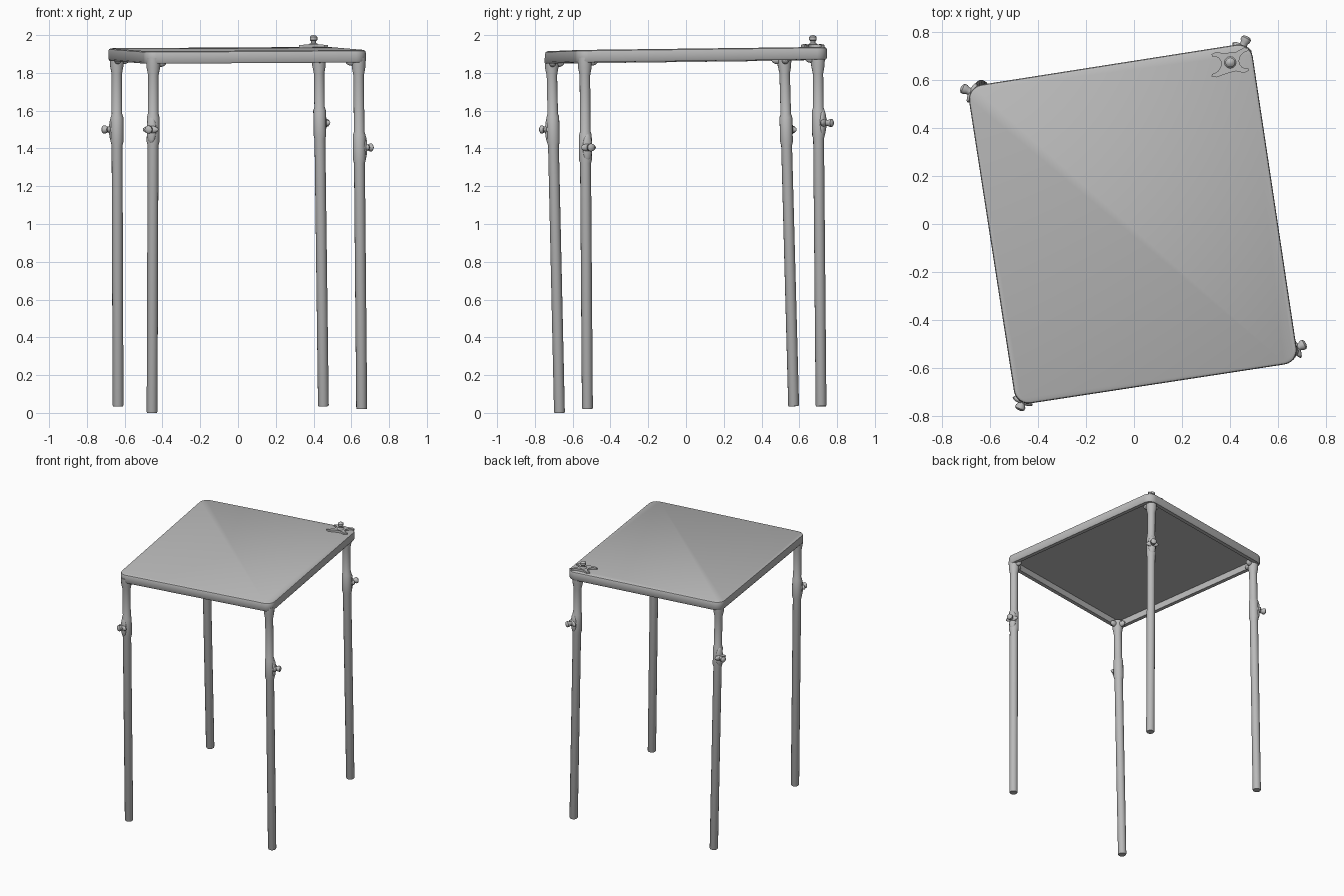
import bpy, bmesh, math
from mathutils import Vector, Matrix

if "Cube" in bpy.data.objects:
    bpy.data.objects.remove(bpy.data.objects["Cube"])

grey = bpy.data.materials.new("plain grey")
grey.diffuse_color = (0.5, 0.5, 0.5, 1)
grey.use_nodes = True
grey.node_tree.nodes["Principled BSDF"].inputs["Base Color"].default_value = grey.diffuse_color


def finish(name, bm, smooth=True):
    bmesh.ops.recalc_face_normals(bm, faces=bm.faces)
    me = bpy.data.meshes.new(name)
    bm.to_mesh(me)
    bm.free()
    me.materials.append(grey)
    for p in me.polygons:
        p.use_smooth = smooth
    ob = bpy.data.objects.new(name, me)
    bpy.context.collection.objects.link(ob)
    if smooth:
        bpy.ops.object.select_all(action='DESELECT')
        ob.select_set(True)
        bpy.context.view_layer.objects.active = ob
        bpy.ops.object.shade_smooth_by_angle(angle=math.radians(40))
    return ob


def lathe(name, a, b, profile, seg=16):
    """Round part along a-b; profile holds (fraction along, radius)."""
    a, b = Vector(a), Vector(b)
    q = (b - a).to_track_quat('Z', 'Y')
    bm = bmesh.new()
    rings = []
    for t, r in profile:
        c = a.lerp(b, t)
        rings.append([bm.verts.new(c + q @ Vector((r * math.cos(2 * math.pi * i / seg),
                      r * math.sin(2 * math.pi * i / seg), 0))) for i in range(seg)])
    for lo, hi in zip(rings, rings[1:]):
        for i in range(seg):
            j = (i + 1) % seg
            bm.faces.new((lo[i], lo[j], hi[j], hi[i]))
    bm.faces.new(rings[0])
    bm.faces.new(rings[-1])
    return finish(name, bm)


def blob(name, centre, size, quat):
    bm = bmesh.new()
    m = Matrix.Translation(centre) @ quat.to_matrix().to_4x4() @ Matrix.Diagonal((*size, 1))
    bmesh.ops.create_uvsphere(bm, u_segments=14, v_segments=8, radius=1, matrix=m)
    return finish(name, bm)


# Slightly tilted table top
def top_z(x, y):
    return 1.926 + 0.013 * y + 0.004 * x


CORNERS = [(-0.49, -0.755), (0.685, -0.575), (0.485, 0.755), (-0.695, 0.57)]


def outline(inset, radius, n=6):
    """Rounded four-cornered outline, moved inward by inset."""
    pts = []
    for k in range(4):
        c = Vector(CORNERS[k])
        u = (Vector(CORNERS[k - 1]) - c).normalized()
        v = (Vector(CORNERS[(k + 1) % 4]) - c).normalized()
        o = c + (u + v) * (inset + radius)
        for i in range(n + 1):
            s = math.pi / 2 * i / n
            pts.append(o - v * radius * math.cos(s) - u * radius * math.sin(s))
    return pts


# Thin-walled tray: top sheet, rounded edge, outer wall, lower lip, inner wall, underside
bm = bmesh.new()
rings = []
for inset, drop, rad in [(0.012, 0, 0.05), (0.003, 0.005, 0.058), (0, 0.014, 0.06),
                         (0, 0.058, 0.06), (0.006, 0.066, 0.055), (0.034, 0.066, 0.03),
                         (0.034, 0.020, 0.03)]:
    rings.append([bm.verts.new((p.x, p.y, top_z(p.x, p.y) - drop)) for p in outline(inset, rad)])
n = len(rings[0])
for lo, hi in zip(rings, rings[1:]):
    for i in range(n):
        bm.faces.new((lo[i], lo[(i + 1) % n], hi[(i + 1) % n], hi[i]))
bm.faces.new(rings[0])
bm.faces.new(rings[-1])
finish("table_top", bm)

# Legs: foot, leg top, clamp height, knob tip in plan
LEGS = {
    "front_left": ((-0.455, -0.67, 0.0), (-0.448, -0.712, 1.88), 1.50, (-0.478, -0.775)),
    "front_right": ((0.655, -0.522, 0.02), (0.638, -0.536, 1.88), 1.405, (0.715, -0.497)),
    "back_right": ((0.452, 0.715, 0.035), (0.428, 0.698, 1.89), 1.535, (0.472, 0.78)),
    "back_left": ((-0.635, 0.57, 0.035), (-0.642, 0.52, 1.89), 1.50, (-0.72, 0.568)),
}
for side, (foot, head, cz, tip) in LEGS.items():
    foot, head = Vector(foot), Vector(head)
    t = (cz - foot.z) / (head.z - foot.z)
    c = foot.lerp(head, t)
    # Lower tube, collar at the clamp, upper tube and flared socket
    lathe("leg_" + side, foot, head,
          [(0, 0.026), (0.003, 0.029), (t - 0.045, 0.029), (t - 0.035, 0.034), (t + 0.035, 0.034),
           (t + 0.045, 0.028), (0.95, 0.028), (0.972, 0.036), (1, 0.038)])
    # Clamp screw with ball end
    end = Vector((tip[0], tip[1], cz))
    lathe("clamp_screw_" + side, c, end,
          [(0, 0.03), (0.42, 0.028), (0.5, 0.016), (0.66, 0.016), (0.76, 0.021),
           (0.9, 0.021), (0.97, 0.014), (1, 0.004)], 12)
    # Clamp plate and cross wing
    d = (end - c).normalized()
    q = d.to_track_quat('X', 'Z')
    blob("clamp_plate_" + side, c + d * 0.026, (0.017, 0.027, 0.075), q)
    blob("clamp_wing_" + side, c + d * 0.036, (0.014, 0.045, 0.02), q)
    # Small brackets under the rim beside each leg, pointing along the edges
    ang = math.radians(8.7)
    sx = 1 if head.x < 0 else -1
    sy = 1 if head.y < 0 else -1
    for axis, e in (("a", Vector((math.cos(ang), math.sin(ang), 0)) * sx),
                    ("b", Vector((-math.sin(ang), math.cos(ang), 0)) * sy)):
        p = Vector((head.x, head.y, top_z(head.x, head.y) - 0.062)) + e * 0.035
        blob("bracket_" + side + "_" + axis, p, (0.034, 0.018, 0.022), e.to_track_quat('X', 'Z'))

# Loose clamp lying on the back right corner: plate with round bites at both ends
cx, cy = 0.40, 0.672
base = top_z(cx, cy)
half = []
for i in range(9):
    s = math.pi * (0.5 - i / 8)
    half.append((0.078 - 0.04 * math.cos(s), 0.037 * math.sin(s)))
right = [(0.06, 0.053), (0.08, 0.046)] + half + [(0.08, -0.046), (0.06, -0.053), (0.025, -0.04)]
plan = right + [(-x, -y) for x, y in right]
plan.insert(len(right), (-0.0, -0.042))
plan.append((0.0, 0.042))
plan.append((0.025, 0.04))
bm = bmesh.new()
f = bm.faces.new([bm.verts.new((cx + x * 0.97 + 0.0 * y, cy + y + 0.15 * x, base - 0.002)) for x, y in plan])
ext = bmesh.ops.extrude_face_region(bm, geom=[f])
for v in ext["geom"]:
    if isinstance(v, bmesh.types.BMVert):
        v.co.z += 0.02 - 0.1 * abs(v.co.x - cx)
finish("loose_clamp_plate", bm, smooth=False)
lathe("loose_clamp_screw", (cx, cy, base), (cx, cy, 2.0),
      [(0, 0.03), (0.25, 0.024), (0.35, 0.013), (0.5, 0.013), (0.6, 0.02), (0.85, 0.02),
       (0.95, 0.012), (1, 0.004)], 12)
